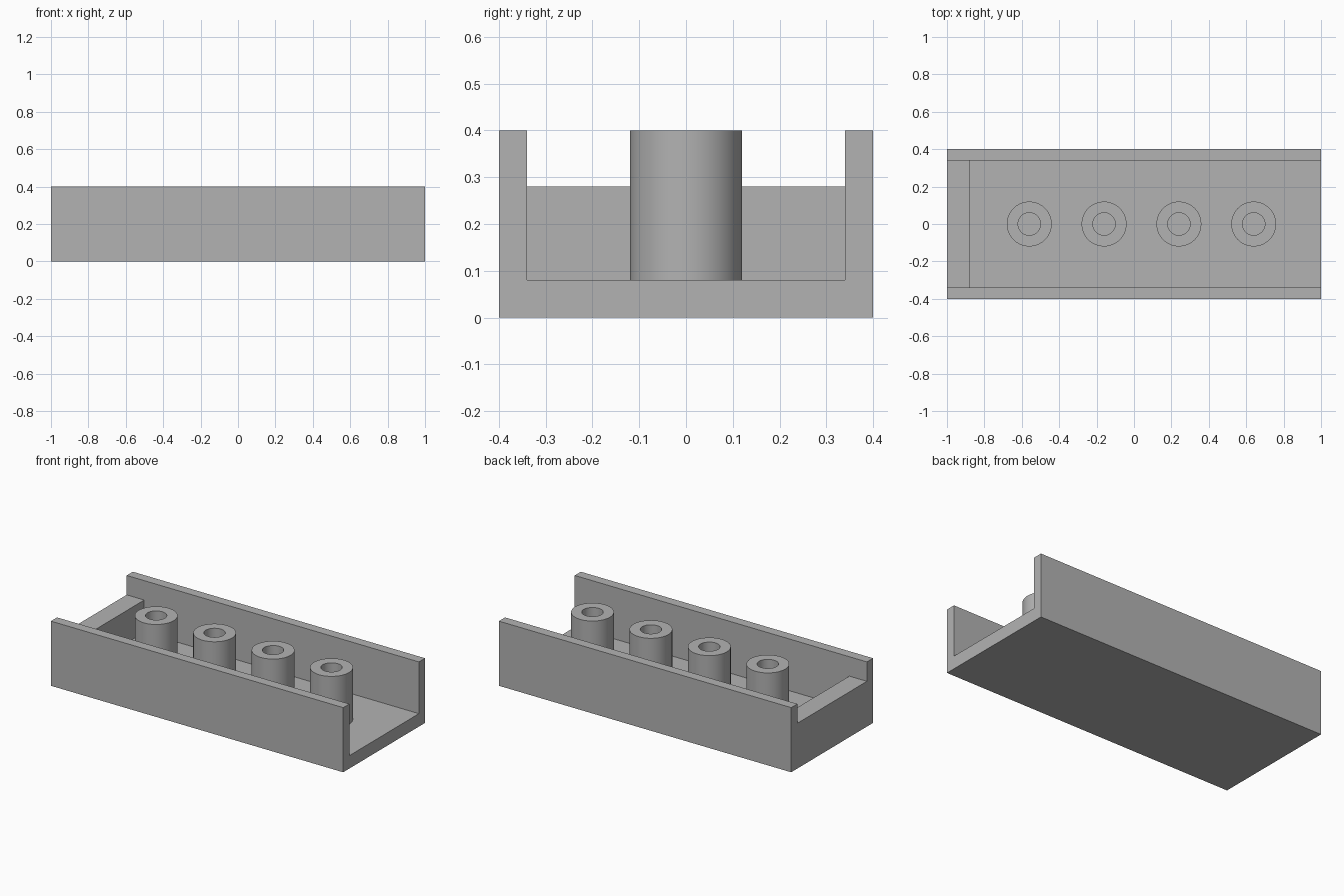
import bpy, bmesh, math
from mathutils import Vector, Matrix

cube = bpy.data.objects.get("Cube")
if cube:
    bpy.data.objects.remove(cube, do_unlink=True)

LENGTH, WIDTH, HEIGHT = 2.0, 0.8, 0.4
WALL, FLOOR = 0.06, 0.08
END_X, END_Z = -0.88, 0.28          # inner face and top of the low end wall
POST_R, HOLE_R = 0.12, 0.06

grey = bpy.data.materials.new("plain grey")
grey.use_nodes = True
colour = (0.45, 0.45, 0.45, 1)
grey.diffuse_color = colour
grey.node_tree.nodes["Principled BSDF"].inputs["Base Color"].default_value = colour


def make_object(name, bm):
    bmesh.ops.recalc_face_normals(bm, faces=bm.faces)
    mesh = bpy.data.meshes.new(name)
    bm.to_mesh(mesh)
    bm.free()
    mesh.materials.append(grey)
    obj = bpy.data.objects.new(name, mesh)
    bpy.context.collection.objects.link(obj)
    return obj


# Tray: a solid block with a stepped channel cut along it
bm = bmesh.new()
bmesh.ops.create_cube(bm, size=1, matrix=Matrix.Translation((0, 0, HEIGHT / 2))
                      @ Matrix.Diagonal((LENGTH, WIDTH, HEIGHT, 1)))
tray = make_object("tray", bm)

# Channel cutter: side profile swept between the two long walls
inner = WIDTH / 2 - WALL
profile = [(END_X, FLOOR), (1.2, FLOOR), (1.2, 0.6),
           (-1.2, 0.6), (-1.2, END_Z), (END_X, END_Z)]
bm = bmesh.new()
face = bm.faces.new([bm.verts.new((x, -inner, z)) for x, z in profile])
swept = bmesh.ops.extrude_face_region(bm, geom=[face])["geom"]
bmesh.ops.translate(bm, vec=(0, 2 * inner, 0),
                    verts=[g for g in swept if isinstance(g, bmesh.types.BMVert)])
cutter = make_object("channel_cutter", bm)
cutter.hide_render = True

cut = tray.modifiers.new("channel", 'BOOLEAN')
cut.operation = 'DIFFERENCE'
cut.solver = 'EXACT'
cut.object = cutter
bpy.context.view_layer.update()
tray.data = bpy.data.meshes.new_from_object(
    tray.evaluated_get(bpy.context.evaluated_depsgraph_get()))
tray.modifiers.clear()
tray.data.name = "tray"
bpy.data.objects.remove(cutter, do_unlink=True)

# Hollow posts: a wall profile spun about the vertical axis
for i in range(4):
    bm = bmesh.new()
    outline = [bm.verts.new((r, 0, z)) for r, z in
               [(POST_R, FLOOR), (POST_R, HEIGHT), (HOLE_R, HEIGHT), (HOLE_R, FLOOR)]]
    edges = [bm.edges.new(pair) for pair in zip(outline, outline[1:])]
    bmesh.ops.spin(bm, geom=outline + edges, cent=(0, 0, 0), axis=(0, 0, 1),
                   angle=math.tau, steps=64, use_merge=True)
    bmesh.ops.remove_doubles(bm, verts=bm.verts, dist=1e-4)
    post = make_object(f"post_{i + 1}", bm)
    # Keep the outer side facing out on this open-bottomed tube
    side = max(post.data.polygons, key=lambda p: p.center.xy.length)
    if side.normal.dot(Vector((side.center.x, side.center.y, 0))) < 0:
        post.data.flip_normals()
    post.location.x = -0.56 + 0.4 * i
    bpy.ops.object.select_all(action='DESELECT')
    post.select_set(True)
    bpy.context.view_layer.objects.active = post
    bpy.ops.object.shade_smooth_by_angle(angle=math.radians(30))
